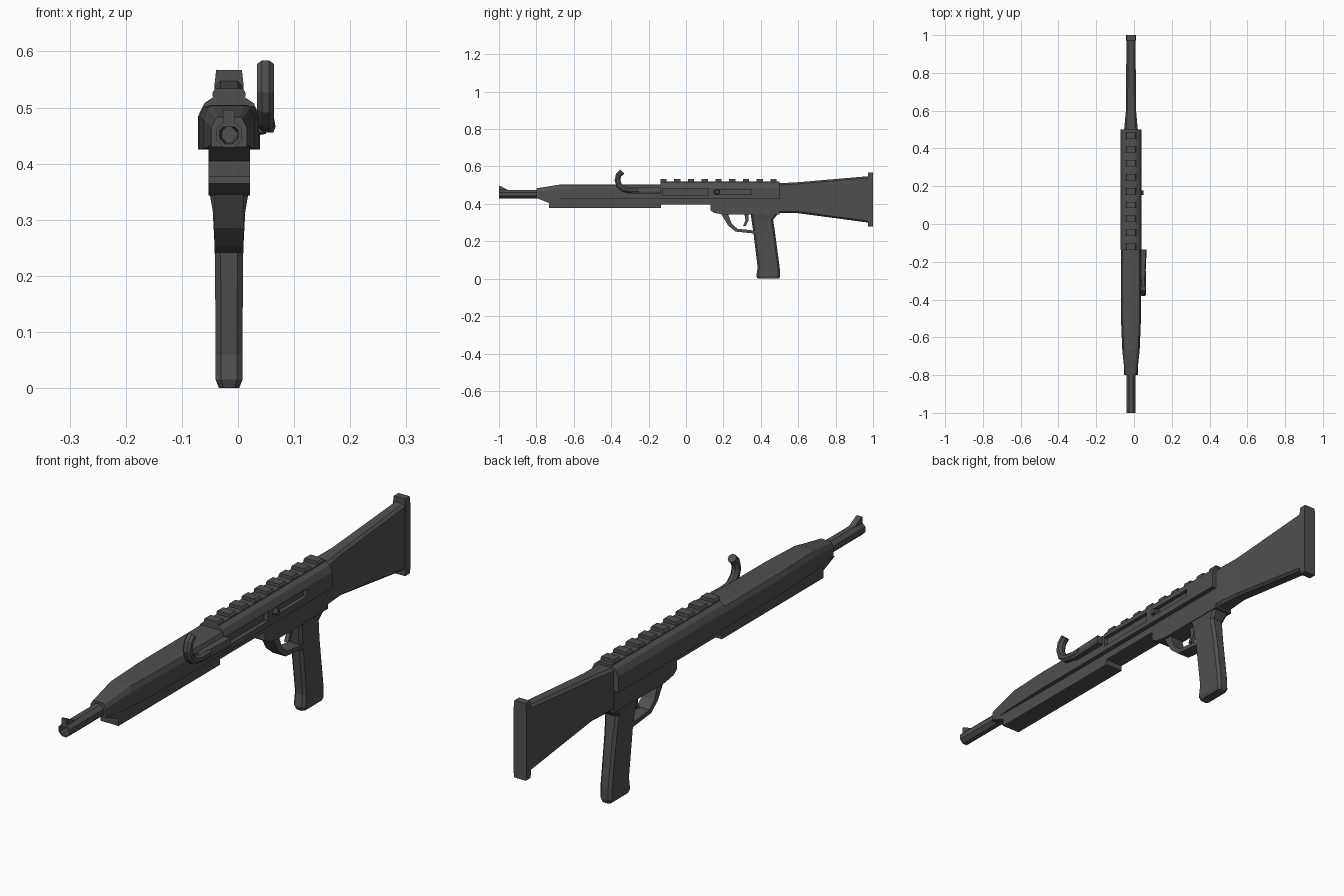
import bpy, bmesh, math
from mathutils import Vector

if "Cube" in bpy.data.objects:
    bpy.data.objects.remove(bpy.data.objects["Cube"])

CX = -0.016  # centre plane of the body

mat = bpy.data.materials.new("dark_grey")
mat.diffuse_color = (0.08, 0.08, 0.08, 1)
mat.use_nodes = True
mat.node_tree.nodes["Principled BSDF"].inputs["Base Color"].default_value = mat.diffuse_color


def finish(bm, name, material=True):
    bmesh.ops.recalc_face_normals(bm, faces=bm.faces)
    me = bpy.data.meshes.new(name)
    bm.to_mesh(me)
    bm.free()
    ob = bpy.data.objects.new(name, me)
    bpy.context.collection.objects.link(ob)
    me.materials.append(mat)
    return ob


def loft(name, rings):
    """Join matching rings of points and cap both ends."""
    bm = bmesh.new()
    rows = [[bm.verts.new(p) for p in r] for r in rings]
    for a, b in zip(rows, rows[1:]):
        for i in range(len(a)):
            j = (i + 1) % len(a)
            bm.faces.new((a[i], a[j], b[j], b[i]))
    bm.faces.new(rows[0])
    bm.faces.new(rows[-1][::-1])
    return finish(bm, name)


def side_profile(name, pts, hw, cx=CX):
    """Extrude a side outline across the width."""
    return loft(name, [[(cx + s * hw, y, z) for y, z in pts] for s in (-1, 1)])


def box(name, x0, x1, y0, y1, z0, z1):
    return side_profile(name, [(y0, z0), (y1, z0), (y1, z1), (y0, z1)],
                        (x1 - x0) / 2, (x0 + x1) / 2)


def mirrored(y, half):
    """Cross-section from half-outline (offset, z), mirrored about the body."""
    return [(CX + x, y, z) for x, z in half] + [(CX - x, y, z) for x, z in half[::-1]]


def chamfered(y, hw, z0, z1, c):
    return mirrored(y, [(hw - c, z0), (hw, z0 + c), (hw, z1 - c), (hw - c, z1)])


# receiver shell with recessed port and slot
shell = [(0.055, 0.425), (0.055, 0.485), (0.044, 0.508), (0.029, 0.518)]
receiver = loft("receiver", [mirrored(y, shell) for y in (-0.135, 0.5)])
cuts = [("port_cutter", -0.125, 0.12, 0.445, 0.482),
        ("slot_cutter", 0.15, 0.35, 0.45, 0.478)]
for name, y0, y1, z0, z1 in cuts:
    cutter = box(name, 0.024, 0.08, y0, y1, z0, z1)
    cutter.hide_render = True
    cutter.hide_viewport = True
    mod = receiver.modifiers.new(name, 'BOOLEAN')
    mod.operation = 'DIFFERENCE'
    mod.solver = 'EXACT'
    mod.object = cutter

# sliding catch in the slot
bm = bmesh.new()
bmesh.ops.create_cone(bm, cap_ends=True, segments=8, radius1=0.016, radius2=0.011, depth=0.03)
for v in bm.verts:
    v.co = Vector((0.035 + v.co.z, 0.166 + v.co.x, 0.464 + v.co.y))
finish(bm, "slot_catch")

# lower receiver and trigger housing
side_profile("lower_receiver", [(-0.135, 0.398), (0.5, 0.398), (0.5, 0.43), (-0.135, 0.43)], 0.037)
side_profile("trigger_housing", [(0.13, 0.40), (0.13, 0.365), (0.15, 0.352), (0.2, 0.343),
                                 (0.5, 0.343), (0.5, 0.40)], 0.037)

# top rail
box("rail_base", CX - 0.028, CX + 0.028, -0.135, 0.5, 0.51, 0.521)
for i in range(9):
    y = -0.137 + 0.0735 * i
    loft("rail_tooth_%d" % (i + 1),
         [mirrored(yy, [(0.025, 0.515), (0.029, 0.52), (0.029, 0.527), (0.025, 0.534)])
          for yy in (y, y + 0.034)])

# handguard upper cover and lower channel
def guard_ring(y, hw, zb, zs, zt, top):
    return mirrored(y, [(hw, zb), (hw, zs), (hw - 0.008, zt - 0.004), (top, zt)])

loft("handguard_upper", [guard_ring(-0.8, 0.032, 0.43, 0.465, 0.483, 0.02),
                         guard_ring(-0.67, 0.046, 0.427, 0.48, 0.504, 0.029),
                         guard_ring(-0.5, 0.053, 0.425, 0.483, 0.505, 0.031),
                         guard_ring(-0.135, 0.054, 0.425, 0.483, 0.505, 0.031)])
side_profile("handguard_lower", [(-0.8, 0.432), (-0.733, 0.405), (-0.733, 0.377),
                                 (-0.135, 0.377), (-0.135, 0.432)], 0.037)

# hollow eight-sided barrel
def octagon(y, r):
    return [(CX + r * math.cos(a), y, 0.452 + r * math.sin(a))
            for a in [math.pi / 8 + i * math.pi / 4 for i in range(8)]]

loft("barrel", [octagon(-0.95, 0.014), octagon(-1, 0.018), octagon(-1, 0.025),
                octagon(-0.78, 0.025)])

# front sight ramp
side_profile("front_sight", [(-1, 0.465), (-0.78, 0.465), (-0.78, 0.473), (-0.95, 0.473),
                             (-0.965, 0.481), (-0.993, 0.496), (-1, 0.496)], 0.011)

# shoulder stock and butt plate
loft("stock", [chamfered(0.49, 0.037, 0.35, 0.51, 0.01),
               chamfered(0.6, 0.027, 0.35, 0.516, 0.009),
               chamfered(0.975, 0.024, 0.3, 0.548, 0.009)])
loft("butt_plate", [mirrored(y, [(0.024, 0.28), (0.026, 0.3), (0.026, 0.54), (0.023, 0.567)])
                    for y in (0.972, 1.0)])

# pistol grip, stacked chamfered sections
def grip_ring(z, y0, y1, hw, c):
    quarter = [(hw - c, y0), (hw, y0 + c), (hw, y1 - c), (hw - c, y1)]
    return [(CX + x, y, z) for x, y in quarter] + [(CX - x, y, z) for x, y in quarter[::-1]]

loft("pistol_grip", [grip_ring(0.0, 0.383, 0.498, 0.018, 0.008),
                     grip_ring(0.015, 0.376, 0.503, 0.024, 0.01),
                     grip_ring(0.06, 0.383, 0.501, 0.024, 0.01),
                     grip_ring(0.24, 0.361, 0.477, 0.025, 0.01),
                     grip_ring(0.315, 0.35, 0.466, 0.029, 0.01),
                     grip_ring(0.355, 0.345, 0.497, 0.036, 0.01)])

# trigger guard and trigger
side_profile("trigger_guard", [(0.185, 0.352), (0.225, 0.285), (0.265, 0.252), (0.38, 0.24),
                               (0.38, 0.256), (0.275, 0.267), (0.245, 0.294), (0.222, 0.352)], 0.026)
side_profile("trigger", [(0.312, 0.35), (0.318, 0.31), (0.305, 0.283), (0.32, 0.283),
                         (0.334, 0.31), (0.334, 0.35)], 0.008)

# charging handle block and curved hook
loft("handle_block", [[(0.025, y, 0.456), (x, y, 0.456), (x + 0.004, y, 0.466),
                       (x, y, 0.487), (0.025, y, 0.487)]
                      for y, x in ((-0.29, 0.056), (-0.135, 0.063))])
path = [(-0.25, 0.473), (-0.3, 0.473), (-0.335, 0.48), (-0.358, 0.5),
        (-0.367, 0.527), (-0.36, 0.555), (-0.341, 0.573)]
rings = []
for i, (y, z) in enumerate(path):
    a, b = path[max(i - 1, 0)], path[min(i + 1, len(path) - 1)]
    t = Vector((0, b[0] - a[0], b[1] - a[1])).normalized()
    n = t.cross(Vector((1, 0, 0)))
    rings.append([Vector((0.049, y, z)) + 0.0165 * (math.cos(k) * Vector((1, 0, 0)) + math.sin(k) * n)
                  for k in [math.pi / 8 + j * math.pi / 4 for j in range(8)]])
loft("handle_hook", rings)
